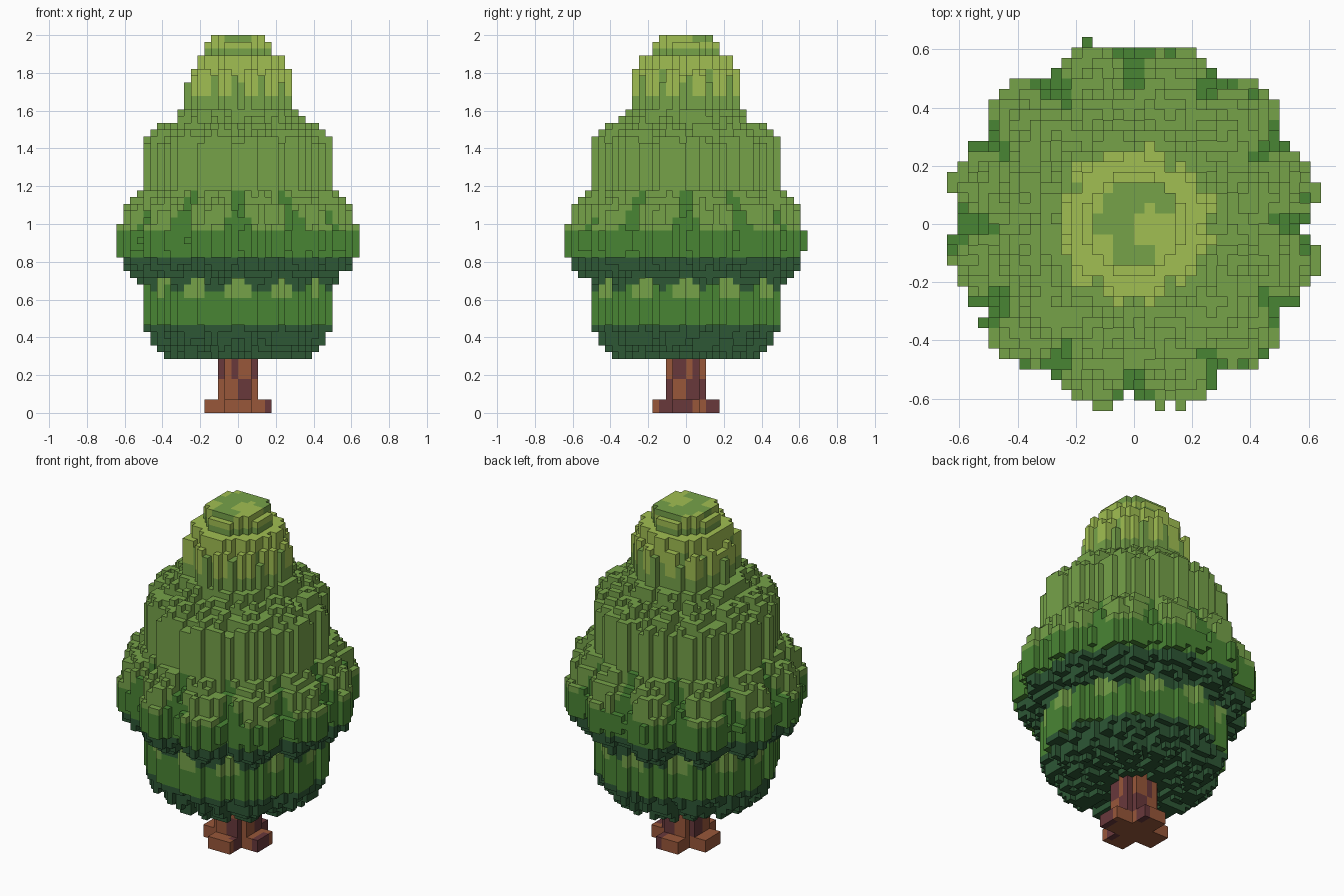
import bpy, bmesh, math, random

cube = bpy.data.objects.get("Cube")
if cube:
    bpy.data.objects.remove(cube, do_unlink=True)

rng = random.Random(7)
V = 2 / 56          # size of one block
STEP = math.pi / 6  # angle between foliage lobes


def srgb(c):
    c /= 255
    return c / 12.92 if c <= 0.04045 else ((c + 0.055) / 1.055) ** 2.4


def material(name, rgb):
    col = (*[srgb(c) for c in rgb], 1)
    m = bpy.data.materials.new(name)
    m.use_nodes = True
    m.diffuse_color = col
    bsdf = next(n for n in m.node_tree.nodes if n.type == 'BSDF_PRINCIPLED')
    bsdf.inputs["Base Color"].default_value = col
    bsdf.inputs["Roughness"].default_value = 0.9
    return m


MATS = [material("dark green", (45, 87, 53)), material("mid green", (73, 133, 52)),
        material("light green", (118, 162, 73)), material("yellow green", (161, 191, 82)),
        material("brown bark", (152, 87, 58)), material("maroon bark", (104, 56, 59))]
DARK, MID, LIGHT, YELLOW, BROWN, MAROON = range(6)


def notch(i, j):
    """Angle to the nearest groove between two lobes."""
    a = math.atan2(j + 0.5, i + 0.5) % STEP
    return min(a, STEP - a)


# Constant roughness per column of blocks: sideways, and vertical (more in grooves)
columns = [(i, j) for i in range(-20, 20) for j in range(-20, 20)]
jitter = {c: rng.uniform(-0.5, 0.2) for c in columns}
lift = {c: rng.choice((0, 0, 0, 1)) + (notch(*c) < 0.08) for c in columns}


# Colour rules for each tier
def lower_colour(i, j, k):
    if k <= 12:
        return DARK
    return LIGHT if k >= 17 and notch(i, j) < 0.1 + 0.025 * (k - 16) else MID


def skirt_colour(i, j, k):
    if k <= 22:
        return DARK
    return MID if k <= 26 or notch(i, j) < 0.115 - 0.014 * (k - 27) else LIGHT


def middle_colour(i, j, k):
    return LIGHT


def crown_colour(i, j, k):
    x, y = (i + 0.5) * V, (j + 0.5) * V
    if k == 55:  # curled patch on the cap
        d = math.hypot(x - 0.06, y + 0.01)
        curl = 0.065 < d < 0.19 and (x < 0.08 or y > 0.03)
        return LIGHT if curl and not (y < -0.04 and x < -0.06) else YELLOW
    if k < 47 or k == 53:
        return LIGHT
    return LIGHT if k < 51 and notch(i, j) < 0.115 - 0.02 * (k - 47) else YELLOW


def lobed_radius(part, k, s, angle):
    """Radius in blocks of a scalloped layer with half width s."""
    if k >= 53:  # round cap
        return min(s + 0.35, 4.9)
    wave = abs(math.sin(6 * angle))
    full = (s - 0.5) * 1.035 + 0.1
    if part == "foliage_skirt":
        depth, power = (0.24, 0.9) if k <= 19 else (0.19, 0.7) if k == 20 else (0.13, 0.5)
        r = full * (1 - depth * (1 - wave ** power))
        return max(r, 13.4) if k >= 28 else r
    return full * (1 - 0.06 * (1 - wave ** 0.6))


# Tiers: first layer, half width in blocks of each layer, colour rule
TIERS = {
    "lower_foliage": (8, [11, 12, 13, 13] + [14] * 8, lower_colour),
    "foliage_skirt": (18, [14, 15, 16, 17, 17] + [18] * 5 + [17] * 3 + [16, 15], skirt_colour),
    "middle_foliage": (33, [14] * 8 + [13, 12, 10, 9], middle_colour),
    "crown_foliage": (45, [8] * 6 + [7, 7, 5, 5, 4], crown_colour),
}

cells = {}
for part, (k0, widths, colour) in TIERS.items():
    for n in range(len(widths)):
        k = k0 + n
        for i, j in columns:
            # Ragged slopes: some columns start later and end sooner
            v = 0 if k >= 52 else lift[i, j]
            if n < v and part in ("lower_foliage", "foliage_skirt"):
                continue
            s = min(widths[max(n - v, 0)], widths[n], widths[min(n + v, len(widths) - 1)])
            if not (-s <= i < s and -s <= j < s):
                continue
            r = lobed_radius(part, k, s, math.atan2(j + 0.5, i + 0.5))
            rough = 0 if k >= 53 else jitter[i, j]
            if math.hypot(i + 0.5, j + 0.5) <= r + rough:
                cells[i, j, k] = (part, colour(i, j, k))


def bark_colour(i, j, k):
    if k < 2:
        return MAROON if (i == 4 and j <= 0) or (i == 1 and (j in (-4, -3) or j >= 3)) else BROWN
    b = abs(j + 0.5)
    t = i if b > 2 else j
    if k < 5:
        return MAROON if t in (0, 1) else BROWN
    return MAROON if t == -1 or (i in (-3, 2) and b > 1) else BROWN


# Trunk: cross-shaped column with a wider cross-shaped foot
for k in range(10):
    arm = 5 if k < 2 else 3
    for i in range(-arm, arm):
        for j in range(-arm, arm):
            if min(abs(i + 0.5), abs(j + 0.5)) < 2:
                cells[i, j, k] = ("trunk", bark_colour(i, j, k))

# Outward directions with the corners of each block side
SIDES = {
    (1, 0, 0): ((1, 0, 0), (1, 1, 0), (1, 1, 1), (1, 0, 1)),
    (-1, 0, 0): ((0, 1, 0), (0, 0, 0), (0, 0, 1), (0, 1, 1)),
    (0, 1, 0): ((1, 1, 0), (0, 1, 0), (0, 1, 1), (1, 1, 1)),
    (0, -1, 0): ((0, 0, 0), (1, 0, 0), (1, 0, 1), (0, 0, 1)),
    (0, 0, 1): ((0, 0, 1), (1, 0, 1), (1, 1, 1), (0, 1, 1)),
    (0, 0, -1): ((0, 1, 0), (1, 1, 0), (1, 0, 0), (0, 0, 0)),
}


def build(part):
    """Make one object from the exposed block sides of a part."""
    bm = bmesh.new()
    verts = {}
    for (i, j, k), (owner, mat) in cells.items():
        if owner != part:
            continue
        for (dx, dy, dz), corners in SIDES.items():
            if (i + dx, j + dy, k + dz) in cells:
                continue
            loop = []
            for a, b, c in corners:
                p = (i + a, j + b, k + c)
                if p not in verts:
                    verts[p] = bm.verts.new([q * V for q in p])
                loop.append(verts[p])
            bm.faces.new(loop).material_index = mat
    mesh = bpy.data.meshes.new(part)
    bm.to_mesh(mesh)
    bm.free()
    for m in MATS:
        mesh.materials.append(m)
    bpy.context.scene.collection.objects.link(bpy.data.objects.new(part, mesh))


for name in ["trunk", *TIERS]:
    build(name)
